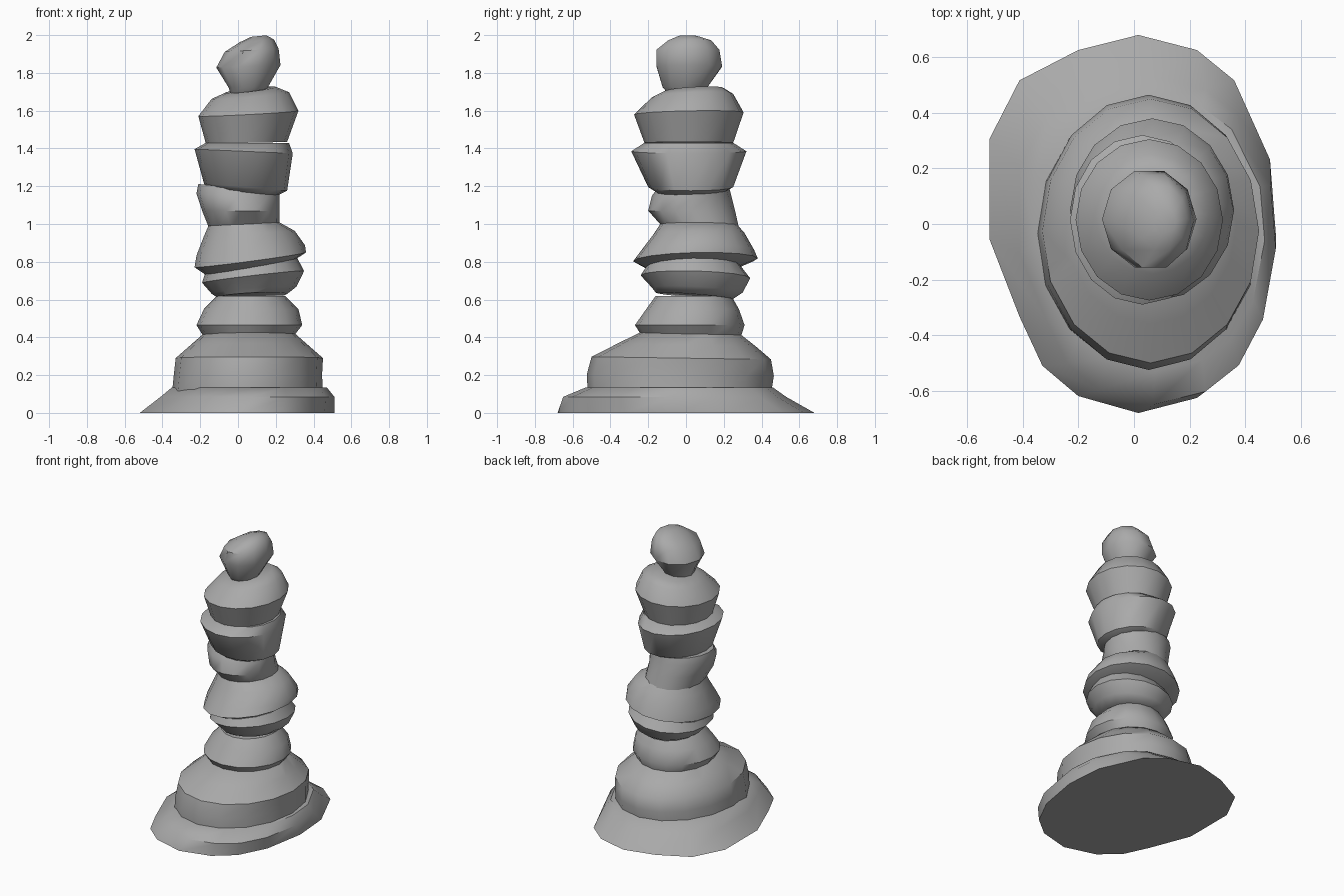
import bpy
import bmesh
from math import cos, sin, pi, radians

default_cube = bpy.data.objects.get("Cube")
if default_cube:
    bpy.data.objects.remove(default_cube, do_unlink=True)

# One grey stone material
STONE_COLOUR = (0.4, 0.4, 0.4, 1.0)
stone_grey = bpy.data.materials.new("stone_grey")
stone_grey.use_nodes = True
stone_grey.diffuse_color = STONE_COLOUR
stone_grey.node_tree.nodes["Principled BSDF"].inputs["Base Color"].default_value = STONE_COLOUR


def regular_outline(sides):
    """Unit polygon with a corner on each main axis."""
    return [(cos(2 * pi * i / sides), sin(2 * pi * i / sides)) for i in range(sides)]


def make_stone(name, rings, outline, low_tilt=(0, 0), high_tilt=(0, 0)):
    """Loft an outline through rings of (z, left, right, front, back).

    The tilt is the slope of a ring along x and y, blended from low to high."""
    bm = bmesh.new()
    loops = []
    for level, (z, x_min, x_max, y_min, y_max) in enumerate(rings):
        blend = level / (len(rings) - 1)
        slope_x, slope_y = (a + (b - a) * blend for a, b in zip(low_tilt, high_tilt))
        centre_x, centre_y = (x_min + x_max) / 2, (y_min + y_max) / 2
        half_x, half_y = (x_max - x_min) / 2, (y_max - y_min) / 2
        loop = []
        for u, v in outline:
            dx, dy = u * half_x, v * half_y
            height = z + slope_x * dx + slope_y * dy
            loop.append(bm.verts.new((centre_x + dx, centre_y + dy, height)))
        loops.append(loop)

    # Side walls between neighbouring rings, then both caps
    count = len(outline)
    for lower, upper in zip(loops, loops[1:]):
        for i in range(count):
            j = (i + 1) % count
            bm.faces.new((lower[i], lower[j], upper[j], upper[i]))
    bm.faces.new(list(reversed(loops[0])))
    bm.faces.new(loops[-1])

    mesh = bpy.data.meshes.new(name)
    bm.to_mesh(mesh)
    bm.free()
    mesh.materials.append(stone_grey)
    stone = bpy.data.objects.new(name, mesh)
    bpy.context.collection.objects.link(stone)

    # Soft faces with crisp rims
    bpy.ops.object.select_all(action="DESELECT")
    stone.select_set(True)
    bpy.context.view_layer.objects.active = stone
    bpy.ops.object.shade_smooth_by_angle(angle=radians(42))
    return stone


round_outline = regular_outline(16)

# Uneven outline of the ground slab, scaled to a unit box
slab_outline = [
    (1, -.05), (.96, .34), (.71, .76), (.45, .92), (.04, 1), (-.38, .92),
    (-.79, .76), (-1, .45), (-1, -.08), (-.79, -.49), (-.63, -.75),
    (-.38, -.91), (.04, -1), (.45, -.92), (.71, -.76), (.9, -.48),
]

make_stone("ground_slab", [
    (0, -.52, .51, -.68, .68),
    (.085, -.41, .51, -.65, .53),
    (.135, -.35, .47, -.53, .46),
], slab_outline)

make_stone("lower_boulder", [
    (.1, -.35, .45, -.52, .45),
    (.2, -.34, .445, -.525, .465),
    (.29, -.33, .45, -.5, .45),
    (.36, -.25, .37, -.36, .37),
    (.43, -.17, .29, -.22, .28),
], round_outline, (0, 0), (0, -.03))

make_stone("neck_stone", [
    (.4, -.18, .29, -.23, .29),
    (.465, -.22, .34, -.27, .31),
    (.55, -.18, .32, -.21, .28),
    (.62, -.11, .25, -.16, .24),
], round_outline)

make_stone("small_wedge_stone", [
    (.62, -.11, .26, -.16, .25),
    (.65, -.14, .31, -.18, .3),
    (.72, -.19, .35, -.24, .34),
    (.79, -.17, .31, -.2, .28),
], round_outline, (.05, -.08), (.15, 0))

make_stone("tilted_stone", [
    (.77, -.17, .3, -.2, .28),
    (.81, -.23, .36, -.28, .38),
    (.86, -.22, .355, -.24, .36),
    (.95, -.18, .3, -.17, .31),
    (1.01, -.15, .21, -.13, .26),
], round_outline, (.17, .03), (.02, 0))

make_stone("waist_stone", [
    (.98, -.15, .22, -.12, .28),
    (1.07, -.19, .22, -.2, .26),
    (1.15, -.22, .22, -.18, .24),
    (1.19, -.21, .22, -.15, .23),
], round_outline, (.05, 0), (-.1, 0))

make_stone("broad_stone", [
    (1.17, -.16, .2, -.16, .2),
    (1.195, -.18, .26, -.2, .25),
    (1.385, -.23, .29, -.29, .32),
    (1.43, -.17, .27, -.22, .25),
], round_outline, (-.13, 0), (0, 0))

make_stone("upper_stone", [
    (1.43, -.17, .26, -.22, .25),
    (1.585, -.21, .32, -.275, .305),
    (1.68, -.14, .27, -.18, .25),
    (1.71, -.07, .2, -.12, .2),
], round_outline, (.02, 0), (.12, .06))

make_stone("top_stone", [
    (1.69, -.04, .14, -.1, .1),
    (1.725, -.05, .16, -.13, .12),
    (1.835, -.115, .225, -.165, .2),
    (1.92, -.07, .215, -.165, .185),
    (1.97, .01, .19, -.1, .14),
    (1.995, .07, .15, -.04, .06),
], regular_outline(10), (0, 0), (.1, 0))
